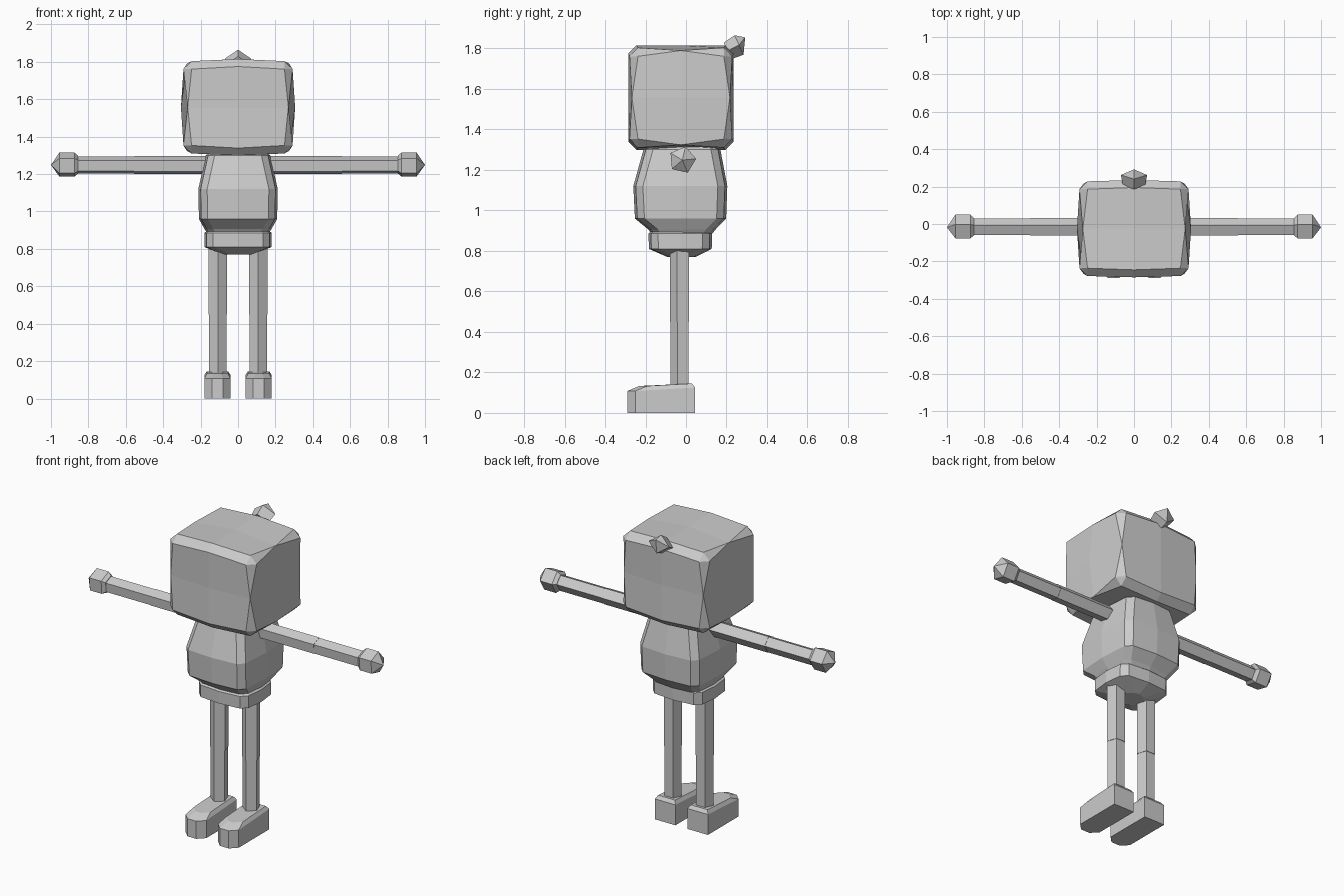
import bpy, bmesh, math
from mathutils import Vector

if "Cube" in bpy.data.objects:
    bpy.data.objects.remove(bpy.data.objects["Cube"])

grey = bpy.data.materials.new("plain grey")
grey.diffuse_color = (0.6, 0.6, 0.6, 1)
grey.use_nodes = True
grey.node_tree.nodes["Principled BSDF"].inputs["Base Color"].default_value = grey.diffuse_color


def finish(bm, name):
    bmesh.ops.recalc_face_normals(bm, faces=bm.faces)
    me = bpy.data.meshes.new(name)
    bm.to_mesh(me)
    bm.free()
    me.materials.append(grey)
    ob = bpy.data.objects.new(name, me)
    bpy.context.collection.objects.link(ob)
    return ob


def loft(name, rings, tip=None):
    """Skin a stack of equal-length rings, capped flat or with a point."""
    bm = bmesh.new()
    vs = [[bm.verts.new(p) for p in r] for r in rings]
    n = len(vs[0])
    for a, b in zip(vs, vs[1:]):
        for i in range(n):
            bm.faces.new((a[i], a[(i + 1) % n], b[(i + 1) % n], b[i]))
    bm.faces.new(vs[0])
    if tip:
        t = bm.verts.new(tip)
        for i in range(n):
            bm.faces.new((vs[-1][i], vs[-1][(i + 1) % n], t))
    else:
        bm.faces.new(vs[-1])
    return finish(bm, name)


def body_ring(hx, hy, cy, z, chamfer=0.035, bulge=0.012):
    """Chamfered rectangle with slightly bowed sides."""
    pts = []
    a, b = hx - bulge, hy - bulge
    for sx, sy in ((1, 1), (-1, 1), (-1, -1), (1, -1)):
        c1 = (sx * a, cy + sy * (b - chamfer), z)
        c2 = (sx * (a - chamfer), cy + sy * b, z)
        if sx * sy > 0:
            pts += [c1, c2, (0, cy + sy * hy, z)]
        else:
            pts += [c2, c1, (sx * hx, cy, z)]
    return pts


def limb_ring(axis, pos, u, v, r, start):
    """Pentagon across the x or z axis."""
    out = []
    for k in range(5):
        t = math.radians(start + 72 * k)
        a, b = u + r * math.cos(t), v + r * math.sin(t)
        out.append((pos, a, b) if axis == 'x' else (a, b, pos))
    return out


# head: bowed box with bevelled edges
bm = bmesh.new()
bmesh.ops.create_cube(bm, size=2)
sharp = list(bm.edges)
bmesh.ops.subdivide_edges(bm, edges=sharp, cuts=1, use_grid_fill=True)
half, bow = (0.285, 0.25, 0.242), (0.02, 0.01, 0.016)
for v in bm.verts:
    c = v.co.copy()
    centred = sum(abs(q) < 0.1 for q in c)
    for i in range(3):
        v.co[i] = c[i] * (half[i] + bow[i] * min(centred, 1))
    v.co += Vector((0, -0.025, 1.557))
hard = [e for e in bm.edges if e.calc_face_angle(0) > 0.9]
bmesh.ops.bevel(bm, geom=hard, offset=0.04, segments=1, affect='EDGES',
                profile=0.5)
finish(bm, "head")

# torso and hips
loft("torso", [body_ring(*r) for r in (
    (0.165, 0.15, -0.02, 0.885), (0.178, 0.165, -0.02, 0.905),
    (0.209, 0.225, -0.027, 0.96), (0.212, 0.232, -0.028, 1.12),
    (0.172, 0.19, -0.02, 1.30), (0.15, 0.165, -0.02, 1.32))])
loft("hips", [body_ring(*r) for r in (
    (0.085, 0.07, -0.022, 0.77), (0.18, 0.155, -0.028, 0.81),
    (0.18, 0.157, -0.028, 0.885), (0.155, 0.135, -0.028, 0.905))])

# topknot on the back of the head
quad = ((1, 0), (0, 1), (-1, 0), (0, -1))
loft("topknot", [[(0.07 * r * a, y - 0.022 * r * b, z + 0.048 * r * b)
                  for a, b in quad]
                 for y, z, r in ((0.205, 1.788, 0.85), (0.262, 1.817, 1.0))],
     (0, 0.292, 1.855))

for s, side in ((-1, "left"), (1, "right")):
    # arms and pointed hands
    for part, x0, x1, r0, r1 in (("upper_arm", 0.175, 0.555, 0.05, 0.05),
                                 ("forearm", 0.555, 0.88, 0.048, 0.048)):
        loft(f"{part}_{side}", [limb_ring('x', s * x, -0.018, 1.247, r, 77)
                                for x, r in ((x0, r0), (x1, r1))])
    loft(f"hand_{side}", [limb_ring('x', s * x, -0.018, 1.249, r, 77)
                          for x, r in ((0.855, 0.05), (0.875, 0.068),
                                       (0.955, 0.068))],
         (s * 1.0, -0.018, 1.249))

    # legs
    for part, z0, z1, r in (("thigh", 0.45, 0.82, 0.053),
                            ("shin", 0.12, 0.45, 0.05)):
        loft(f"{part}_{side}", [limb_ring('z', z, s * 0.108, -0.027, r, -90)
                                for z in (z0, z1)])

    # feet with chamfered toes and sloping tops
    def sole(w, toe, heel, z_toe, z_heel, ch=0.04):
        cx, mid = s * 0.11, -0.2
        return [(cx - w, heel, z_heel), (cx - w, toe + ch, z_toe),
                (cx - w + ch, toe, z_toe), (cx + w - ch, toe, z_toe),
                (cx + w, toe + ch, z_toe), (cx + w, heel, z_heel)]
    loft(f"foot_{side}", [sole(0.07, -0.29, 0.045, 0, 0),
                          sole(0.07, -0.29, 0.045, 0.108, 0.125),
                          sole(0.057, -0.23, 0.03, 0.133, 0.145)])
